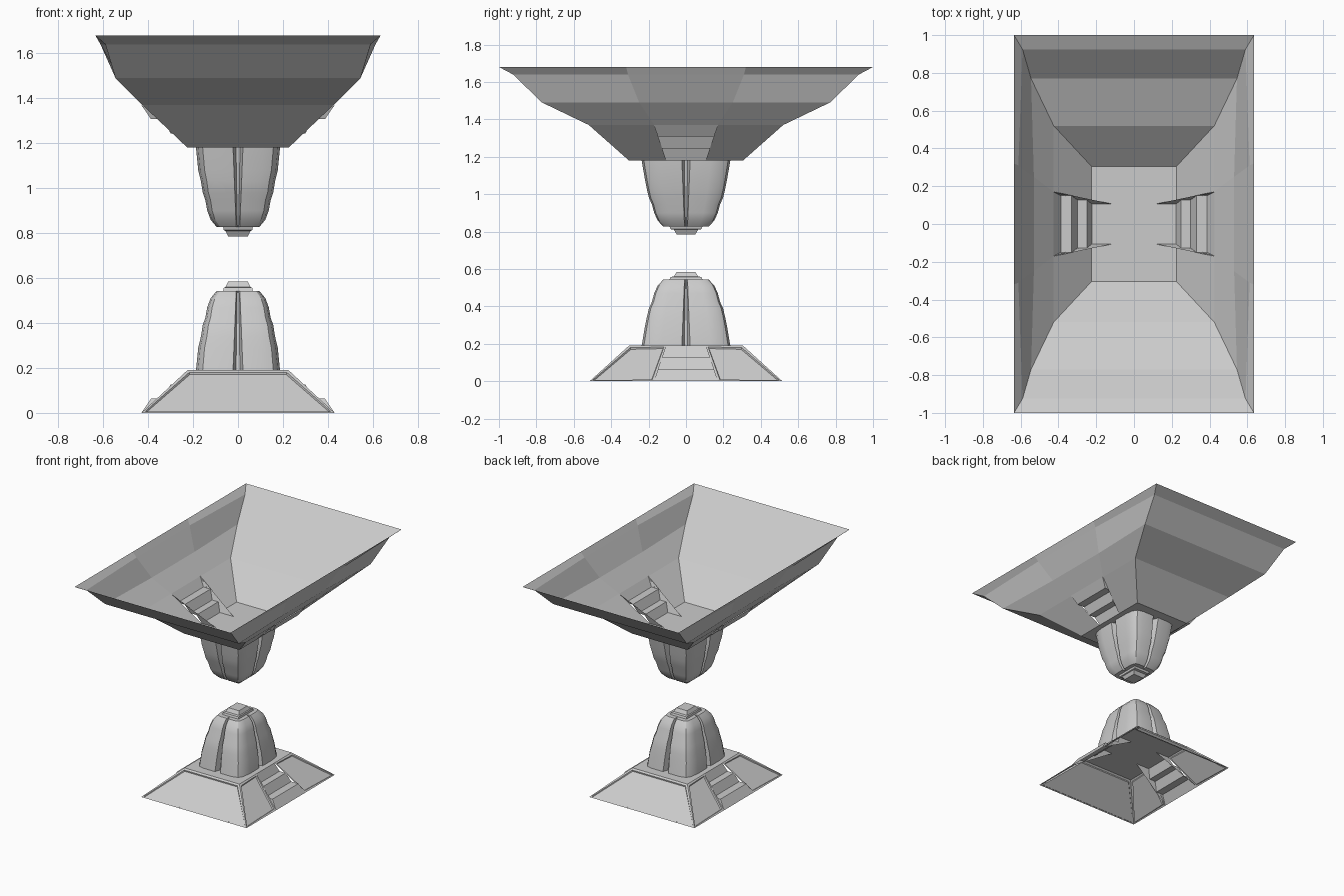
import bpy, bmesh

if "Cube" in bpy.data.objects:
    bpy.data.objects.remove(bpy.data.objects["Cube"])

FLIP = 1.37  # upper half mirrors the lower half: z -> FLIP - z


def finish(bm, name, smooth=False):
    bmesh.ops.remove_doubles(bm, verts=bm.verts, dist=1e-5)
    bmesh.ops.recalc_face_normals(bm, faces=bm.faces)
    me = bpy.data.meshes.new(name)
    bm.to_mesh(me)
    bm.free()
    ob = bpy.data.objects.new(name, me)
    bpy.context.collection.objects.link(ob)
    if smooth:
        bpy.ops.object.select_all(action='DESELECT')
        ob.select_set(True)
        bpy.context.view_layer.objects.active = ob
        bpy.ops.object.shade_smooth_by_angle(angle=0.45)
    return ob


def loft(bm, rings, skip=lambda level, i: False, cap=None):
    loops = [[bm.verts.new(p) for p in r] for r in rings]
    n = len(loops[0])
    faces = {}
    for k in range(len(loops) - 1):
        for i in range(n):
            if not skip(k, i):
                j = (i + 1) % n
                faces[k, i] = bm.faces.new((loops[k][i], loops[k][j],
                                            loops[k + 1][j], loops[k + 1][i]))
    if cap is not None:
        bm.faces.new(loops[cap])
    return faces


def wall_ring(z, x, y, px, p):
    # rectangle whose long sides carry a central panel of half width p
    return [(x, -y, z), (px, -p, z), (px, p, z), (x, y, z),
            (-x, y, z), (-px, p, z), (-px, -p, z), (-x, -y, z)]


# base: open sloped shell with stair openings and grooved panels
bm = bmesh.new()
faces = loft(bm, [wall_ring(0, .43, .515, .43, .17),
                  wall_ring(.19, .225, .305, .225, .105)],
             skip=lambda k, i: i in (1, 5), cap=1)
bmesh.ops.recalc_face_normals(bm, faces=bm.faces)
panels = list(faces.values())
bmesh.ops.inset_individual(bm, faces=panels, thickness=.017, depth=0)
bmesh.ops.inset_individual(bm, faces=panels, thickness=.006, depth=-.008)
finish(bm, "base_shell")

# bowl: open flaring shell with floor
bm = bmesh.new()
loft(bm, [wall_ring(1.18, .225, .305, .225, .105),
          wall_ring(1.37, .425, .52, .425, .17),
          wall_ring(1.49, .545, .77, .53, .25),
          wall_ring(1.64, .59, .925, .612, .31),
          wall_ring(1.68, .635, 1.0, .635, .32)],
     skip=lambda k, i: k == 0 and i in (1, 5), cap=0)
finish(bm, "bowl_shell")

# stairs with leaning cheeks, set into both long sides of base and bowl
STEPS = [(.43, 0), (.387, .063), (.33, .063), (.30, .127), (.25, .127), (.222, .19)]


def stairs(name, side, upper):
    bm = bmesh.new()

    def pt(x, z, s):
        return (side * x, s * (.172 - .067 * z / .19), FLIP - z if upper else z)
    a = [bm.verts.new(pt(x, z, -1)) for x, z in STEPS]
    b = [bm.verts.new(pt(x, z, 1)) for x, z in STEPS]
    for i in range(len(STEPS) - 1):
        bm.faces.new((a[i], a[i + 1], b[i + 1], b[i]))
    for row, s in ((a, -1), (b, 1)):
        bm.faces.new(row + [bm.verts.new(pt(.11, .19, s))])
    finish(bm, name)


# towers: four lobes divided by vertical grooves, stepping in towards a cap
PROFILE = [(.19, .187, .237), (.29, .177, .22), (.34, .165, .21), (.39, .157, .198),
           (.425, .145, .182), (.47, .137, .17), (.51, .122, .152), (.543, .095, .122)]
CAP = [(.543, .066, .088), (.557, .063, .083), (.56, .056, .065), (.585, .043, .05)]


def lobe_ring(z, x, y):
    g = .008 + .014 * (.543 - z) / .35
    q = [(x * .8, g * .4), (x, g), (x, y * .55), (x * .95, y * .82), (x * .84, y * .95),
         (x * .6, y), (g, y), (g * .4, y * .83)]
    r = q[::-1]
    pts = q + [(-u, v) for u, v in r] + [(-u, -v) for u, v in q] + [(u, -v) for u, v in r]
    return [(u, v, z) for u, v in pts]


def tower(prefix, upper):
    f = (lambda z: FLIP - z) if upper else (lambda z: z)
    bm = bmesh.new()
    loft(bm, [[(u, v, f(w)) for u, v, w in lobe_ring(*lv)] for lv in PROFILE], cap=-1)
    finish(bm, prefix + "_tower", smooth=True)
    bm = bmesh.new()
    loft(bm, [[(x, y, f(z)), (-x, y, f(z)), (-x, -y, f(z)), (x, -y, f(z))]
              for z, x, y in CAP], cap=-1)
    finish(bm, prefix + "_cap")


for upper, prefix in ((False, "lower"), (True, "upper")):
    tower(prefix, upper)
    for side, label in ((1, "right"), (-1, "left")):
        stairs(f"{prefix}_{label}_stairs", side, upper)
